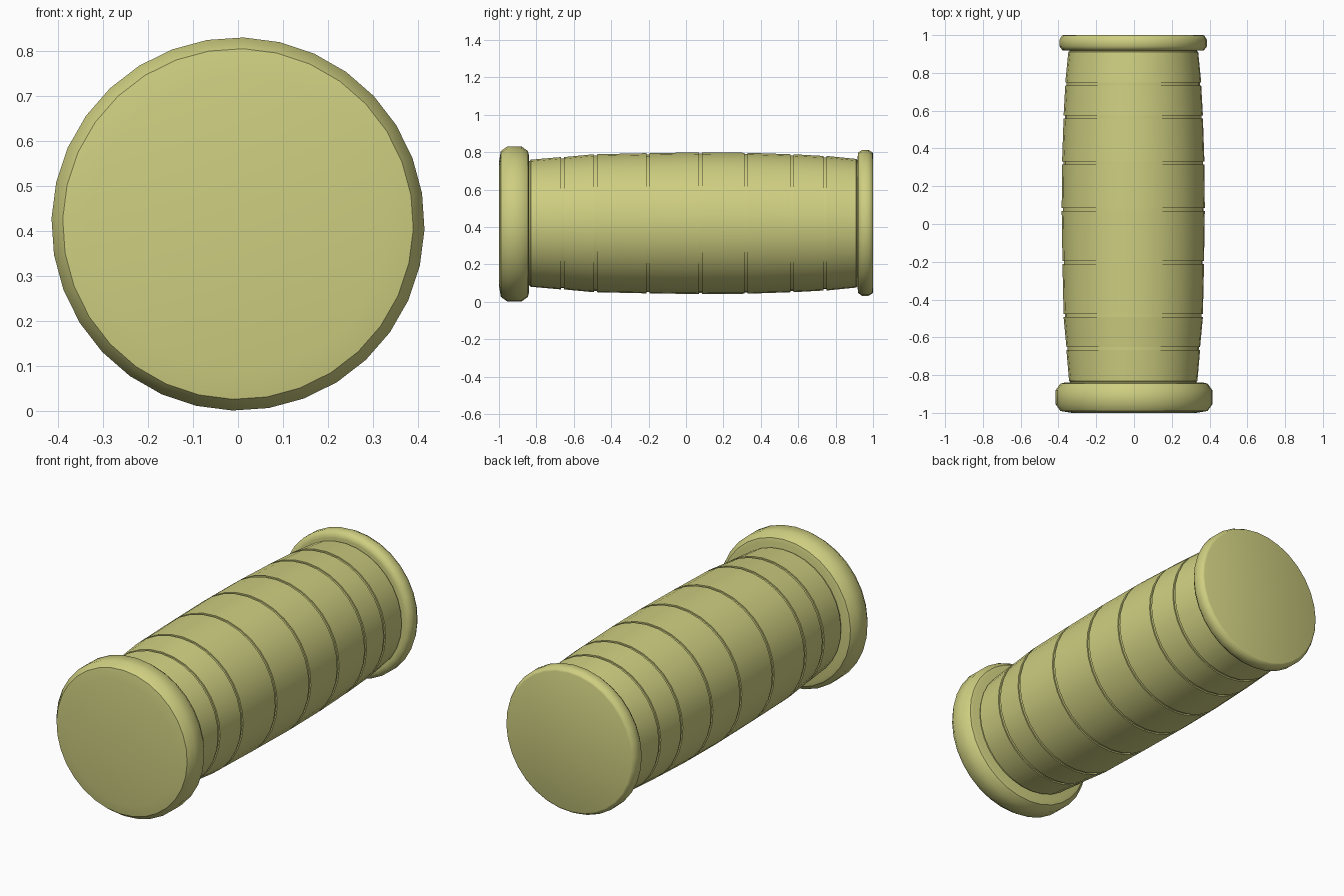
import bpy, bmesh, math

if "Cube" in bpy.data.objects:
    bpy.data.objects.remove(bpy.data.objects["Cube"])

SIDES = 32
mat = bpy.data.materials.new("olive_rubber")
mat.diffuse_color = (0.62, 0.62, 0.22, 1)
mat.use_nodes = True
mat.node_tree.nodes["Principled BSDF"].inputs["Base Color"].default_value = mat.diffuse_color


def lathe(name, profile, cx, cz, angle=30):
    """Revolve (y, radius) points about the y direction, with capped ends."""
    bm = bmesh.new()
    rings = []
    for y, r in profile:
        ring = []
        for i in range(SIDES):
            a = 2 * math.pi * i / SIDES + 0.03
            ring.append(bm.verts.new((cx + r * math.sin(a), y, cz + r * math.cos(a))))
        rings.append(ring)
    for a, b in zip(rings, rings[1:]):
        for i in range(SIDES):
            j = (i + 1) % SIDES
            bm.faces.new((a[i], a[j], b[j], b[i]))
    bm.faces.new(rings[0])
    bm.faces.new(rings[-1])
    bmesh.ops.recalc_face_normals(bm, faces=bm.faces)
    mesh = bpy.data.meshes.new(name)
    bm.to_mesh(mesh)
    bm.free()
    mesh.materials.append(mat)
    obj = bpy.data.objects.new(name, mesh)
    bpy.context.collection.objects.link(obj)
    bpy.ops.object.select_all(action='DESELECT')
    obj.select_set(True)
    bpy.context.view_layer.objects.active = obj
    bpy.ops.object.shade_smooth_by_angle(angle=math.radians(angle))
    return obj


# Barrel-shaped grip with shallow square grooves between its bands
grooves = [(-0.66, 0.354), (-0.485, 0.369), (-0.203, 0.375), (0.078, 0.379),
           (0.322, 0.377), (0.567, 0.369), (0.742, 0.36)]
half, depth = 0.008, 0.007
profile = [(-0.86, 0.334), (-0.835, 0.334), (-0.83, 0.34)]
for y, r in grooves:
    profile += [(y - half, r), (y - half, r - depth), (y + half, r - depth), (y + half, r)]
profile += [(0.91, 0.344), (0.915, 0.338), (0.94, 0.338)]
lathe("grip", profile, -0.004, 0.42)

# Thick front flange with a slightly domed face
lathe("front_flange", [(-1.0, 0.33), (-0.99, 0.39), (-0.955, 0.415),
                       (-0.88, 0.415), (-0.845, 0.39), (-0.84, 0.37)], 0, 0.416, 40)

# Thin flat flange at the back
lathe("back_flange", [(0.918, 0.355), (0.92, 0.375), (0.94, 0.39),
                      (0.975, 0.39), (0.997, 0.378), (1.0, 0.37)], -0.004, 0.422, 50)
